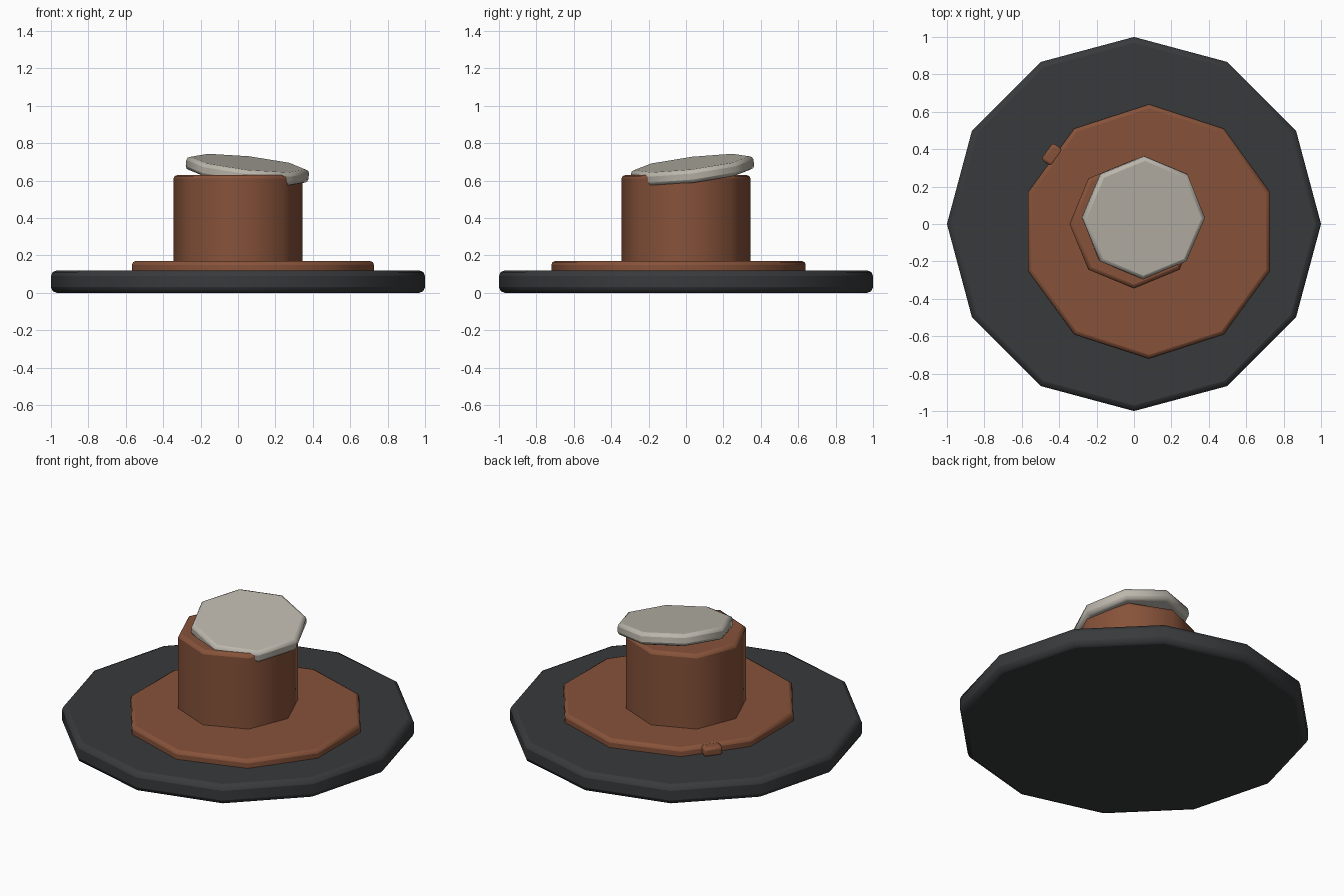
import bpy
from math import radians, pi

if "Cube" in bpy.data.objects:
    bpy.data.objects.remove(bpy.data.objects["Cube"])


def material(name, rgb):
    m = bpy.data.materials.new(name)
    m.diffuse_color = (*rgb, 1)
    m.use_nodes = True
    m.node_tree.nodes["Principled BSDF"].inputs["Base Color"].default_value = m.diffuse_color
    return m


dark = material("dark_grey", (0.04, 0.042, 0.045))
brown = material("rust_brown", (0.24, 0.085, 0.042))
pale = material("pale_stone", (0.5, 0.47, 0.41))


def finish(name, mat, bevel):
    """Name, colour, round the rims and smooth the sides."""
    ob = bpy.context.object
    ob.name = name
    ob.data.materials.append(mat)
    bpy.ops.object.transform_apply(location=False, rotation=False, scale=True)
    mod = ob.modifiers.new("rim", 'BEVEL')
    mod.width = bevel
    mod.segments = 2
    mod.limit_method = 'ANGLE'
    mod.angle_limit = radians(60)
    bpy.ops.object.shade_smooth_by_angle(angle=radians(50))
    return ob


def disc(name, sides, radius, x, y, z0, z1, mat, bevel, tilt=(0, 0), turn=0):
    """Upright polygonal disc with a corner pointing to +y."""
    bpy.ops.mesh.primitive_cylinder_add(
        vertices=sides, radius=radius, depth=z1 - z0,
        location=(x, y, (z0 + z1) / 2), rotation=(tilt[0], tilt[1], turn))
    return finish(name, mat, bevel)


# Wide twelve-sided base plate
disc("base_plate", 12, 1.0, 0, 0, 0, 0.12, dark, 0.03)

# Off-centre ten-sided flange
disc("flange", 10, 0.68, 0.08, -0.04, 0.10, 0.17, brown, 0.02)

# Eight-sided column
disc("column", 8, 0.345, 0, 0, 0.13, 0.63, brown, 0.02)

# Tilted cap resting on the column
disc("tilted_cap", 8, 0.33, 0.05, 0.035, 0.622, 0.694, pale, 0.02,
     tilt=(0.12, 0.11))

# Small lug on the flange edge
bpy.ops.mesh.primitive_cube_add(size=1, location=(-0.437, 0.37, 0.142),
                                rotation=(0, 0, radians(54)))
bpy.context.object.scale = (0.11, 0.07, 0.056)
finish("edge_lug", brown, 0.015)
